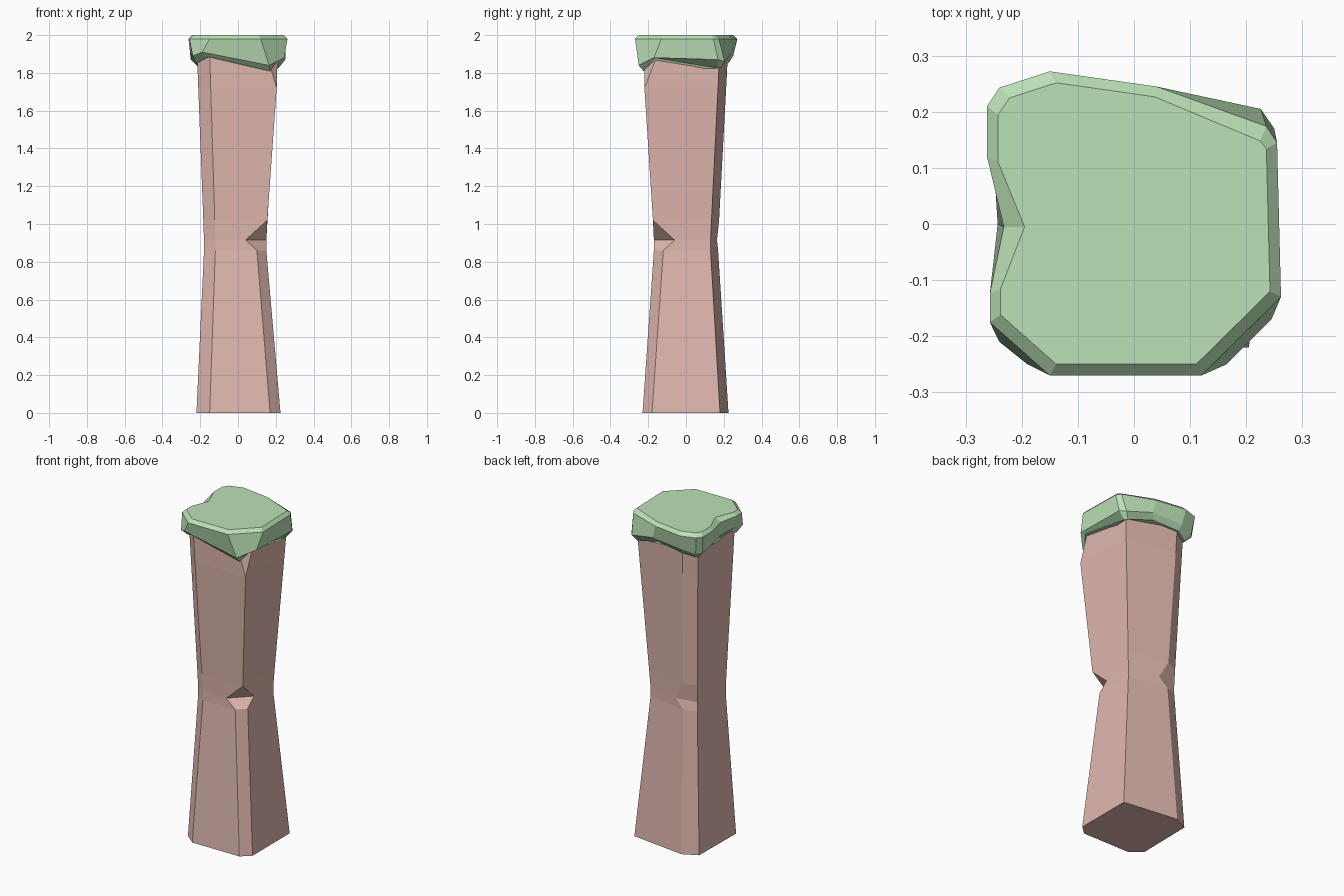
import bpy, bmesh

if "Cube" in bpy.data.objects:
    bpy.data.objects.remove(bpy.data.objects["Cube"])


def material(name, color):
    m = bpy.data.materials.new(name)
    m.diffuse_color = (*color, 1)
    m.use_nodes = True
    m.node_tree.nodes["Principled BSDF"].inputs["Base Color"].default_value = m.diffuse_color
    return m


def loft(name, rings, mat):
    """Skin a stack of equal-length point rings and close both ends."""
    bm = bmesh.new()
    loops = [[bm.verts.new(p) for p in r] for r in rings]
    n = len(loops[0])
    for a, b in zip(loops, loops[1:]):
        for i in range(n):
            j = (i + 1) % n
            bm.faces.new((a[i], a[j], b[j], b[i]))
    bm.faces.new(loops[0][::-1])
    bm.faces.new(loops[-1])
    bmesh.ops.remove_doubles(bm, verts=bm.verts, dist=0.0005)
    bmesh.ops.recalc_face_normals(bm, faces=bm.faces)
    me = bpy.data.meshes.new(name)
    bm.to_mesh(me)
    bm.free()
    me.materials.append(mat)
    ob = bpy.data.objects.new(name, me)
    bpy.context.collection.objects.link(ob)
    return ob


def section(z, lower, upper, t, **changes):
    """Blend two outlines at height z, then override named corners."""
    pts = [(a[0] + (b[0] - a[0]) * t, a[1] + (b[1] - a[1]) * t)
           for a, b in zip(lower, upper)]
    for key, p in changes.items():
        pts[CORNERS.index(key)] = p
    return [(x, y, z) for x, y in pts]


# Pillar: tapered to a waist, chamfered corners, chipped front right corner
CORNERS = ["front_left", "front_right", "right_front", "right_back",
           "back_left", "left_back", "left_front"]
base = [(-.15, -.23), (.17, -.23), (.225, -.18), (.225, .18),
        (-.125, .225), (-.215, .18), (-.22, -.172)]
waist = [(-.12, -.17), (.10, -.17), (.15, -.12), (.15, .13),
         (-.10, .17), (-.175, .14), (-.18, -.13)]
head = [(-.15, -.22), (.15, -.22), (.21, -.15), (.21, .178),
        (-.13, .222), (-.207, .18), (-.217, -.165)]
low, high = (.155, -.175), (.205, -.22)
loft("pillar", [
    section(0, base, waist, 0),
    section(.86, base, waist, 1),
    section(.915, base, waist, 1, front_right=(.04, -.17),
            right_front=(.15, -.06), back_left=(-.045, .164)),
    section(1.02, waist, head, .1, front_right=low, right_front=low),
    section(1.72, waist, head, .82, front_right=high, right_front=high),
    section(1.9, waist, head, 1),
], material("stone", (.75, .48, .43)))

# Cap: irregular overhanging slab with a sagging lower rim
rim = [(-.15, -.27), (.12, -.27), (.262, -.13), (.255, .145), (.236, .174),
       (.04, .245), (-.15, .272), (-.24, .243), (-.262, .21), (-.262, .12),
       (-.232, -.005), (-.257, -.125), (-.257, -.175)]
top = [(x * .925, y * .925) for x, y in rim]
top[4] = (.225, .148)
top[10] = (-.195, -.005)
middle = [(-.19, -.25, 1.91), (.165, -.25, 1.84), (.245, -.17, 1.88),
          (.25, .17, 1.87), (.226, .205, 1.86), (.06, .235, 1.9),
          (-.14, .25, 1.89), (-.225, .228, 1.87), (-.25, .2, 1.87),
          (-.25, .11, 1.89), (-.243, 0, 1.91), (-.247, -.11, 1.91),
          (-.24, -.21, 1.89)]
under = [(-.155, -.225, 1.885), (.17, -.226, 1.81), (.216, -.165, 1.88),
         (.214, .17, 1.825), (.2, .186, 1.825), (.04, .21, 1.87),
         (-.13, .228, 1.855), (-.2, .195, 1.835), (-.215, .178, 1.835),
         (-.218, .12, 1.86), (-.22, 0, 1.88), (-.222, -.11, 1.88),
         (-.222, -.17, 1.85)]
loft("moss_cap", [under, middle, [(x, y, 1.98) for x, y in rim],
                  [(x, y, 2.0) for x, y in top]],
     material("moss", (.5, .75, .47)))
